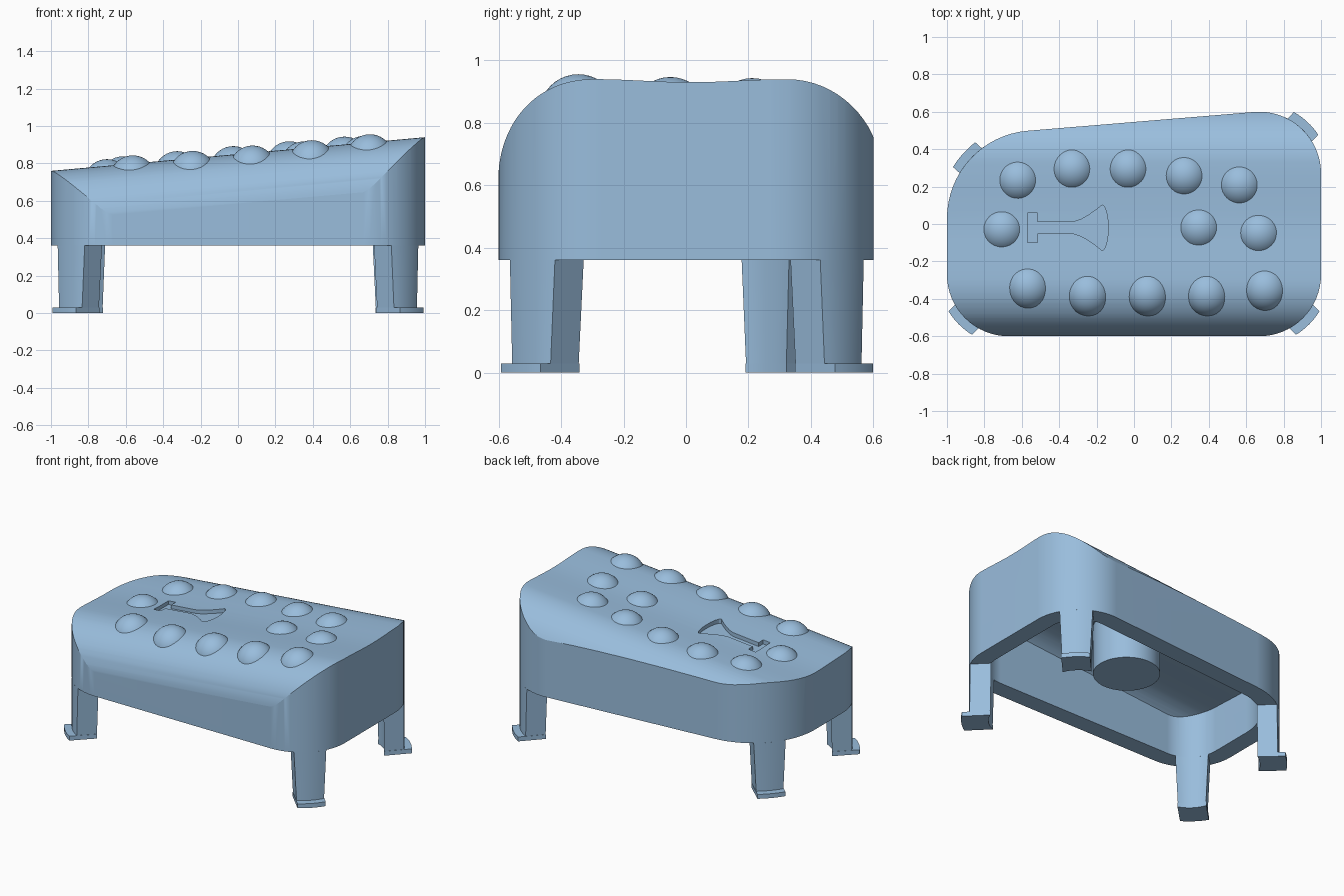
import bpy, bmesh, math
from mathutils import Vector

if "Cube" in bpy.data.objects:
    bpy.data.objects.remove(bpy.data.objects["Cube"])

mat = bpy.data.materials.new("light_blue")
mat.diffuse_color = (0.32, 0.51, 0.72, 1)
mat.use_nodes = True
mat.node_tree.nodes["Principled BSDF"].inputs["Base Color"].default_value = mat.diffuse_color

SLOPE = 0.09   # rise of the top along x
WALL = 0.12    # shell wall thickness
ROOF = 0.10    # shell roof thickness
# corners: centre x, centre y, radius, start angle, end angle, leg angle
CORNERS = [(0.67, -0.27, 0.33, -90, 0, -45),
           (0.67, 0.27, 0.33, 0, 94.9, 47),
           (-0.53, 0.03, 0.47, 94.9, 180, 138),
           (-0.67, -0.27, 0.33, 180, 270, 225)]


def finish(name, bm, angle=30):
    bmesh.ops.recalc_face_normals(bm, faces=bm.faces)
    mesh = bpy.data.meshes.new(name)
    bm.to_mesh(mesh)
    bm.free()
    ob = bpy.data.objects.new(name, mesh)
    bpy.context.collection.objects.link(ob)
    mesh.materials.append(mat)
    smooth(ob, angle)
    return ob


def smooth(ob, angle=30):
    bpy.ops.object.select_all(action='DESELECT')
    ob.select_set(True)
    bpy.context.view_layer.objects.active = ob
    bpy.ops.object.shade_smooth_by_angle(angle=math.radians(angle))


def loft(name, loop_a, loop_b):
    """Closed solid between two matching loops of 3D points."""
    bm = bmesh.new()
    a = [bm.verts.new(p) for p in loop_a]
    b = [bm.verts.new(p) for p in loop_b]
    bm.faces.new(a)
    bm.faces.new(b[::-1])
    for i in range(len(a)):
        j = (i + 1) % len(a)
        bm.faces.new((a[i], a[j], b[j], b[i]))
    return finish(name, bm)


def prism(name, pts, z0, z1):
    return loft(name, [(x, y, z0) for x, y in pts], [(x, y, z1) for x, y in pts])


def boolean(ob, other, operation):
    mod = ob.modifiers.new("cut", 'BOOLEAN')
    mod.object, mod.operation, mod.solver = other, operation, 'EXACT'
    bpy.context.view_layer.objects.active = ob
    bpy.ops.object.modifier_apply(modifier=mod.name)
    bpy.data.objects.remove(other)


def outline(inset):
    pts = []
    for cx, cy, r, a0, a1, _ in CORNERS:
        for i in range(17):
            a = math.radians(a0 + (a1 - a0) * i / 16)
            pts.append((cx + (r - inset) * math.cos(a), cy + (r - inset) * math.sin(a)))
    return pts


def profile(drop):
    """Cross-section of the crowned top with a shallow dip, at x = 0."""
    top = 0.85 - drop
    rf, rb, power = 0.304, 0.31, 2 / 2.15
    pts = [(-0.298 - rf, 0.1)]
    for i in range(21):
        a = math.pi / 2 * i / 20
        pts.append((-0.298 - rf * max(math.cos(a), 0) ** power,
                    top - rf + rf * math.sin(a) ** power))
    for i in range(1, 12):
        y = -0.298 + 0.628 * i / 12
        pts.append((y, top - 0.01 * math.sin(math.pi * i / 12) ** 2))
    for i in range(19):
        a = math.pi / 2 - math.pi / 2 * i / 18
        pts.append((0.33 + rb * math.cos(a), top - rb + rb * math.sin(a)))
    return pts + [(0.33 + rb, 0.1)]


def top_solid(drop):
    ends = [[(x, y, z + SLOPE * x) for y, z in profile(drop)] for x in (-1.1, 1.1)]
    return loft("top_shape", *ends)


def top_z(x, y):
    pts = profile(0)
    for (y0, z0), (y1, z1) in zip(pts[1:], pts[2:]):
        if y0 <= y <= y1:
            return z0 + (z1 - z0) * (y - y0) / (y1 - y0) + SLOPE * x


# hollow body: rounded outline trimmed by the sloping crowned top
body = prism("body", outline(0), 0.36, 1.2)
boolean(body, top_solid(0), 'INTERSECT')
cavity = prism("cavity", outline(WALL), 0.3, 1.2)
boolean(cavity, top_solid(ROOF), 'INTERSECT')
boolean(body, cavity, 'DIFFERENCE')

# engraved bar, stem and flared blade, floor parallel to the top
flare = [(-0.32 + 0.15 * t, 0.012 + 0.09 * t ** 1.4) for t in (0, 0.25, 0.5, 0.75, 1)]
arc = [(-0.17 + 0.032 * math.cos(a), -0.02 + 0.122 * math.sin(a))
       for a in (math.pi / 2 * k / 4 for k in (3, 2, 1, 0))]
half = [(-0.57, 0.06), (-0.515, 0.06), (-0.515, 0.012)] + flare + arc
half += [(x, -0.04 - y) for x, y in half[-2::-1]]
engraving = loft("engraving", [(x, y, 0.815 + SLOPE * x) for x, y in half],
                 [(x, y, 1.0) for x, y in half])
boolean(body, engraving, 'DIFFERENCE')
smooth(body)
body.modifiers.new("even_shading", 'WEIGHTED_NORMAL').keep_sharp = True

# post under the top
prism("centre_post", [(0.06 + 0.207 * math.cos(math.tau * i / 48),
                       0.207 * math.sin(math.tau * i / 48)) for i in range(48)], 0.44, 0.775)


# legs follow the corners and end in outward feet
def leg_section(corner, half_width, r_out, z):
    cx, cy, r, _, _, ang = corner
    a = math.radians(ang)
    ws = [half_width * (i / 4 - 1) for i in range(9)]
    uw = [(math.sqrt(r_out ** 2 - w * w), w) for w in ws]
    uw += [(math.sqrt((r - WALL) ** 2 - w * w), w) for w in ws[::-1]]
    return [(cx + u * math.cos(a) - w * math.sin(a),
             cy + u * math.sin(a) + w * math.cos(a), z) for u, w in uw]


for label, c in zip(("front_right", "back_right", "back_left", "front_left"), CORNERS):
    loft(label + "_leg", leg_section(c, 0.087, c[2], 0.03), leg_section(c, 0.102, c[2], 0.36))
    loft(label + "_foot", leg_section(c, 0.089, c[2] + 0.047, 0), leg_section(c, 0.089, c[2] + 0.047, 0.03))

# round bumps on the top
BUMPS = [(-0.615, 0.237), (-0.325, 0.295), (-0.025, 0.295), (0.275, 0.26), (0.57, 0.212),
         (-0.70, -0.03), (0.353, -0.02), (0.673, -0.05),
         (-0.562, -0.335), (-0.242, -0.37), (0.078, -0.37), (0.395, -0.37), (0.705, -0.345)]
for n, (x, y) in enumerate(BUMPS):
    bm = bmesh.new()
    bmesh.ops.create_uvsphere(bm, u_segments=32, v_segments=20, radius=0.125)
    bmesh.ops.delete(bm, geom=[v for v in bm.verts if v.co.z < -0.001], context='VERTS')
    bmesh.ops.translate(bm, verts=bm.verts, vec=Vector((x, y, top_z(x, y) - 0.08)))
    finish("bump_%d" % (n + 1), bm, 60)
